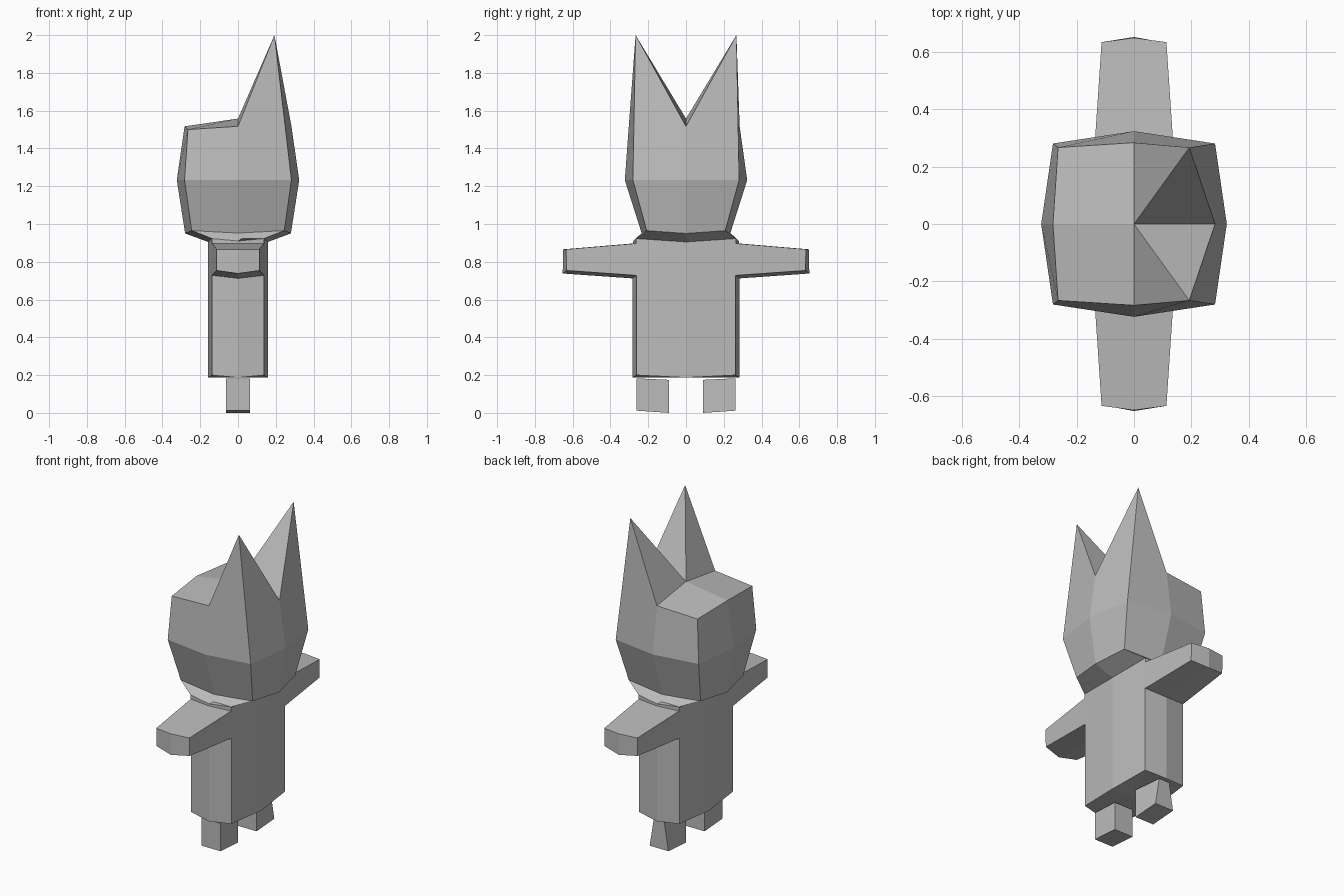
import bpy, bmesh

cube = bpy.data.objects.get("Cube")
if cube:
    bpy.data.objects.remove(cube)

# Single plain grey for the whole figure
COLOUR = (0.5, 0.5, 0.5, 1)
grey = bpy.data.materials.new("plain grey")
grey.use_nodes = True
grey.diffuse_color = COLOUR
grey.node_tree.nodes["Principled BSDF"].inputs["Base Color"].default_value = COLOUR

# Signs of the eight ring points, counter-clockwise from +x
SIGNS = [(1, 0), (1, 1), (0, 1), (-1, 1), (-1, 0), (-1, -1), (0, -1), (1, -1)]


def ring(bm, corner, mid_x, mid_y):
    """Eight points: corner (x, y, z), side middles (x, z), front and back middles (y, z)."""
    verts = []
    for sx, sy in SIGNS:
        if sx and sy:
            x, y, z = corner
        elif sx:
            (x, z), y = mid_x, 0
        else:
            (y, z), x = mid_y, 0
        verts.append(bm.verts.new((sx * x, sy * y, z)))
    return verts


def bridge(bm, low, high):
    n = len(low)
    return [bm.faces.new((low[i], low[(i + 1) % n], high[(i + 1) % n], high[i]))
            for i in range(n)]


def finish(name, bm):
    bmesh.ops.recalc_face_normals(bm, faces=bm.faces[:])
    mesh = bpy.data.meshes.new(name)
    bm.to_mesh(mesh)
    bm.free()
    mesh.materials.append(grey)
    obj = bpy.data.objects.new(name, mesh)
    bpy.context.collection.objects.link(obj)
    return obj


# Head: jaw, cheek and crown rings, with two crown corners pulled up into ears
bm = bmesh.new()
jaw = ring(bm, (0.245, 0.208, 0.965), (0.28, 0.95), (0.235, 0.952))
cheek = ring(bm, (0.283, 0.281, 1.232), (0.324, 1.232), (0.324, 1.232))
crown = ring(bm, (0.265, 0.267, 1.5), (0.283, 1.517), (0.284, 1.517))
for v in crown:
    if v.co.x > 0 and v.co.y != 0:
        v.co.x, v.co.z = 0.193, 2.0
bridge(bm, jaw, cheek)
bridge(bm, cheek, crown)
peak = bm.verts.new((0, 0, 1.558))
for i in (1, 3, 5, 7):
    before, tip, after = crown[i - 1], crown[i], crown[(i + 1) % 8]
    if tip.co.x > 0:
        bm.faces.new((peak, before, tip))
        bm.faces.new((peak, tip, after))
    else:
        bm.faces.new((peak, before, tip, after))

# Neck: from the jaw to the collar on the shoulders
collar = ring(bm, (0.138, 0.265, 0.923), (0.158, 0.905), (0.28, 0.91))
bridge(bm, collar, jaw)
bm.faces.new(collar)
finish("head", bm)

# Body with arms extruded from its end faces
bm = bmesh.new()
hem = ring(bm, (0.138, 0.262, 0.2), (0.158, 0.187), (0.283, 0.187))
armpit = ring(bm, (0.138, 0.262, 0.728), (0.158, 0.712), (0.283, 0.712))
shoulder = ring(bm, (0.138, 0.265, 0.897), (0.158, 0.895), (0.28, 0.897))
collar = ring(bm, (0.138, 0.265, 0.923), (0.158, 0.905), (0.28, 0.91))
bridge(bm, hem, armpit)
band = bridge(bm, armpit, shoulder)
bridge(bm, shoulder, collar)
bm.faces.new(collar)
centre = bm.verts.new((0, 0, 0.187))
for i in range(8):
    bm.faces.new((centre, hem[i], hem[(i + 1) % 8]))
bm.normal_update()
arm_faces = [f for f in band if abs(f.calc_center_median().y) > 0.2]
result = bmesh.ops.extrude_face_region(bm, geom=arm_faces)
for v in result["geom"]:
    if isinstance(v, bmesh.types.BMVert):
        v.co.x *= 0.82
        v.co.y += 0.37 if v.co.y > 0 else -0.37
        v.co.z += -0.031 if v.co.z > 0.8 else 0.026
for f in arm_faces:
    if f.is_valid:
        bm.faces.remove(f)
finish("body_and_arms", bm)

# Legs: blocks whose tops and soles tilt slightly; one narrows at its outer top
for name, side in (("front_leg", -1), ("back_leg", 1)):
    bm = bmesh.new()
    bmesh.ops.create_cube(bm, size=1)
    for v in bm.verts:
        outer, top = v.co.y * side > 0, v.co.z > 0
        width = 0.036 if side > 0 and outer and top else 0.064
        v.co.x = width if v.co.x > 0 else -width
        v.co.y = side * (0.263 if outer else 0.09)
        v.co.z = (0.183 if outer else 0.175) if top else (0.012 if outer else 0)
    finish(name, bm)
